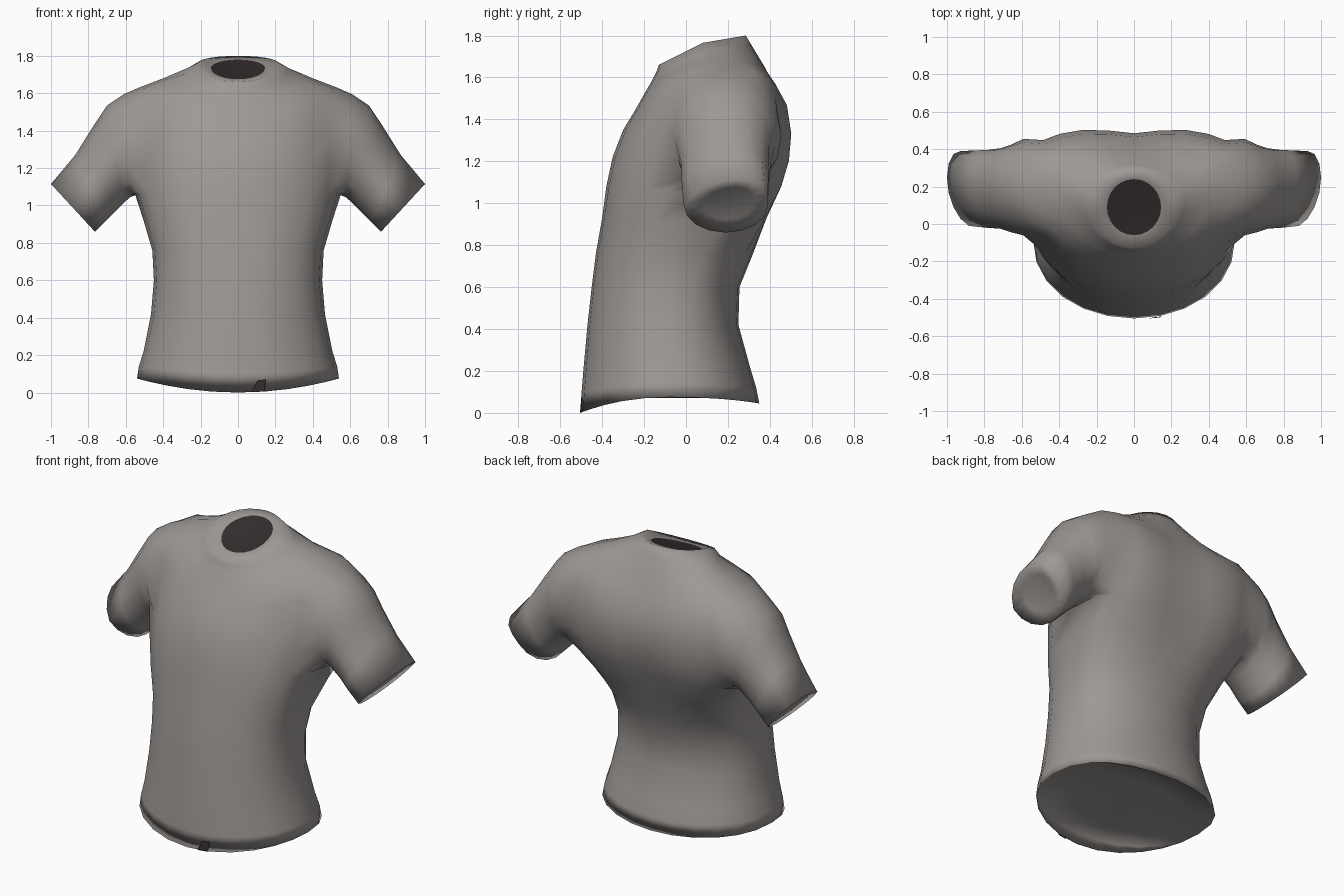
import bpy, bmesh, math
from mathutils import Vector

if "Cube" in bpy.data.objects:
    bpy.data.objects.remove(bpy.data.objects["Cube"])

N = 24

def material(name, rgb):
    m = bpy.data.materials.new(name)
    m.diffuse_color = (*rgb, 1)
    m.use_nodes = True
    m.node_tree.nodes["Principled BSDF"].inputs["Base Color"].default_value = m.diffuse_color
    return m

cloth = material("warm_grey_cloth", (0.34, 0.318, 0.303))
dark = material("dark_lining", (0.035, 0.026, 0.027))

# torso rings: half width, y front/side/back, z front/side/back, back and front fullness
RINGS = [
    (.54, -.505, -.08, .35, .00, .075, .045, .85, .92),
    (.53, -.498, -.08, .335, .10, .14, .12, .85, .92),
    (.505, -.488, -.08, .305, .22, .22, .22, .85, .9),
    (.465, -.47, -.09, .25, .42, .42, .42, .85, .85),
    (.45, -.45, -.08, .255, .60, .60, .60, .8, .8),
    (.458, -.43, -.06, .32, .76, .76, .76, .7, .8),
    (.505, -.40, .00, .41, .93, .92, .93, .55, .75),
    (.55, -.38, .10, .475, 1.08, 1.06, 1.08, .4, .72),
    (.56, -.35, .16, .51, 1.22, 1.22, 1.20, .35, .72),
    (.56, -.30, .19, .52, 1.35, 1.37, 1.32, .35, .75),
    (.55, -.245, .20, .50, 1.44, 1.52, 1.45, .4, .8),
    (.53, -.20, .20, .445, 1.52, 1.63, 1.55, .5, .9),
    (.40, -.165, .18, .375, 1.58, 1.68, 1.65, .75, 1),
    (.27, -.14, .13, .315, 1.63, 1.735, 1.75, 1, 1),
    (.21, -.13, .08, .285, 1.66, 1.765, 1.80, 1, 1),
    (.145, -.06, .09, .24, 1.675, 1.735, 1.78, 1, 1),
]
LOW, HIGH = 7, 11          # rows bounding the armholes

bm = bmesh.new()

def torso_ring(w, yf, ys, yb, zf, zs, zb, p, q):
    out = []
    for k in range(N):
        a = 2 * math.pi * k / N
        c, s = math.cos(a), math.sin(a)
        if abs(s) < 1e-6:
            s = 0
        x = w * c
        if s >= 0:
            y = ys + (yb - ys) * s ** p
            if p < .65:     # shallow spine groove
                y -= .035 * math.exp(-(x / .16) ** 2)
        else:
            y = ys + (yf - ys) * (-s) ** q
        t = abs(s) if zs > 1.7 else s * s     # collar lies in a tilted plane
        z = zs + ((zb if s > 0 else zf) - zs) * t
        out.append(bm.verts.new((x, y, z)))
    return out

def bridge(a, b):
    n = len(a)
    for i in range(n):
        bm.faces.new((a[i], a[(i + 1) % n], b[(i + 1) % n], b[i]))

def cap(ring, scale, shift):
    # closing surface inside an opening
    mid = sum((v.co for v in ring), Vector()) / len(ring)
    inner = [bm.verts.new(mid + (v.co - mid) * scale + shift) for v in ring]
    bridge(ring, inner)
    c = bm.verts.new(mid + shift)
    for i in range(len(ring)):
        bm.faces.new((inner[i], inner[(i + 1) % len(ring)], c))

# torso, leaving out the armhole faces
rows = [torso_ring(*r) for r in RINGS]
for r in range(len(rows) - 1):
    for k in range(N):
        if LOW <= r < HIGH and k in (22, 23, 0, 1, 10, 11, 12, 13):
            continue
        k2 = (k + 1) % N
        bm.faces.new((rows[r][k], rows[r][k2], rows[r + 1][k2], rows[r + 1][k]))

# level underside; the front hem hangs below it
lip = [bm.verts.new((v.co.x * .98, v.co.y * .98, max(v.co.z, .065))) for v in rows[0]]
bridge(rows[0], lip)
cap(lip, .6, Vector((0, 0, .005)))

# dark neck opening
bm.faces.new(rows[-1]).material_index = 1

# sleeves: top x/z, bottom x/z, y front/back, backward lean of the top edge
SLEEVE = [
    (.61, 1.595, .575, 1.045, -.06, .455, 0),
    (.70, 1.535, .61, 1.015, -.045, .425, .01),
    (.77, 1.43, .66, .965, -.025, .405, .02),
    (.87, 1.27, .71, .915, -.02, .395, .04),
    (1.0, 1.115, .765, .86, -.01, .39, .06),
]
# armhole border walked from the top middle round the back
BORDER = ([(HIGH, 0), (HIGH, 1)] + [(r, 2) for r in range(HIGH, LOW, -1)]
          + [(LOW, k) for k in (2, 1, 0, -1)]
          + [(r, -2) for r in range(LOW, HIGH)] + [(HIGH, -2), (HIGH, -1)])
for side in (1, -1):
    prev = [rows[r][k % N if side > 0 else (12 - k) % N] for r, k in BORDER]
    for tx, tz, bx, bz, yf, yb, lean in SLEEVE:
        ring = []
        for i in range(16):
            t = 2 * math.pi * i / 16
            u = (1 + math.cos(t)) / 2
            y = (yf + yb) / 2 + (yb - yf) / 2 * math.sin(t) + lean * max(0, math.cos(t))
            y = min(y, yb)
            ring.append(bm.verts.new((side * (bx + (tx - bx) * u), y, bz + (tz - bz) * u)))
        bridge(prev, ring)
        prev = ring
    cap(prev, .6, Vector((-side * .012, 0, .012)))

bmesh.ops.recalc_face_normals(bm, faces=bm.faces[:])
for f in bm.faces:
    f.smooth = True
me = bpy.data.meshes.new("shirt")
bm.to_mesh(me)
bm.free()
shirt = bpy.data.objects.new("shirt", me)
me.materials.append(cloth)
me.materials.append(dark)
bpy.context.collection.objects.link(shirt)

# small dark mark on the front hem
tag = bpy.data.meshes.new("hem_mark")
pts = [(.075, -.506, .003), (.14, -.499, .006), (.15, -.494, .07), (.105, -.499, .065)]
tag.from_pydata(pts, [], [(0, 1, 2, 3)])
tag.materials.append(dark)
bpy.context.collection.objects.link(bpy.data.objects.new("hem_mark", tag))
